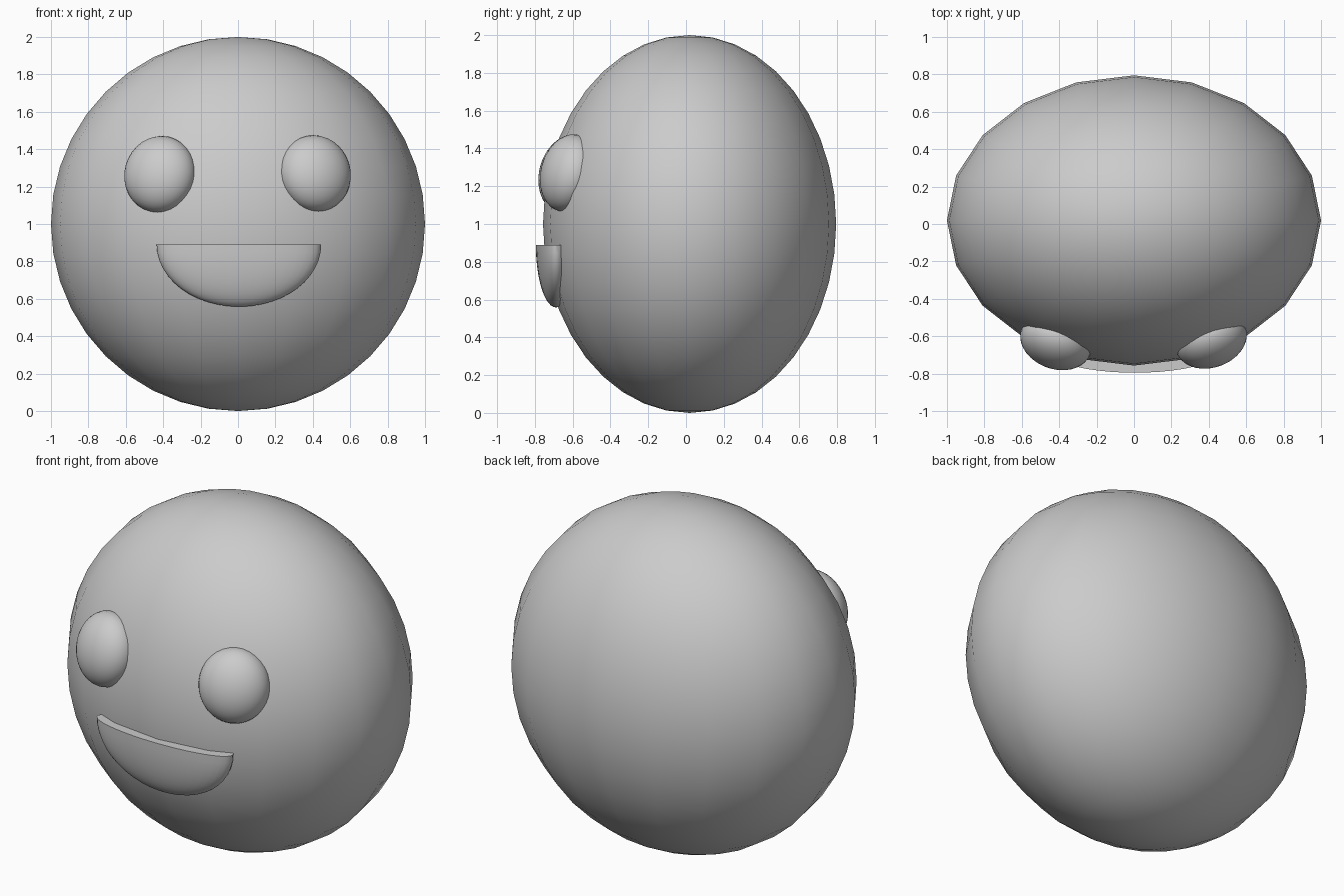
import bpy, bmesh, math
from mathutils import Matrix, Vector

if "Cube" in bpy.data.objects:
    bpy.data.objects.remove(bpy.data.objects["Cube"])


def ellipsoid(name, centre, radii, segments, rings, rotation=Matrix.Identity(4), flat_top=False):
    """Smooth ellipsoid; flat_top removes the upper half and caps it."""
    bm = bmesh.new()
    bmesh.ops.create_uvsphere(bm, u_segments=segments, v_segments=rings, radius=1)
    if flat_top:
        geom = bm.verts[:] + bm.edges[:] + bm.faces[:]
        bmesh.ops.bisect_plane(bm, geom=geom, dist=1e-4, plane_co=(0, 0, 0),
                               plane_no=(0, 0, 1), clear_outer=True)
        bmesh.ops.holes_fill(bm, edges=[e for e in bm.edges if e.is_boundary], sides=0)
    bm.transform(rotation @ Matrix.Diagonal((*radii, 1)))
    bmesh.ops.recalc_face_normals(bm, faces=bm.faces)
    mesh = bpy.data.meshes.new(name)
    bm.to_mesh(mesh)
    bm.free()
    obj = bpy.data.objects.new(name, mesh)
    obj.location = centre
    bpy.context.collection.objects.link(obj)
    bpy.ops.object.select_all(action='DESELECT')
    obj.select_set(True)
    bpy.context.view_layer.objects.active = obj
    bpy.ops.object.shade_smooth_by_angle(angle=math.radians(35))
    return obj


# Head: wide disc-like ball, 20 sides around
ellipsoid("head", (0, 0.019, 1.0), (1.0, 0.776, 1.0), 20, 20)

# Eyes: flattened buttons tilted to follow the head surface
for name, centre in (("eye_left", (-0.418, -0.63, 1.266)), ("eye_right", (0.413, -0.622, 1.27))):
    side = math.copysign(1, centre[0])
    outward = Vector((0.332 * side, -0.912, 0.242))
    tilt = outward.to_track_quat('Z', 'Y').to_matrix().to_4x4()
    ellipsoid(name, centre, (0.196, 0.208, 0.14), 32, 20, tilt)

# Mouth: lower half of a shallow ellipsoid with a flat upper ledge
ellipsoid("mouth", (0.005, -0.688, 0.89), (0.44, 0.107, 0.332), 40, 24, flat_top=True)
